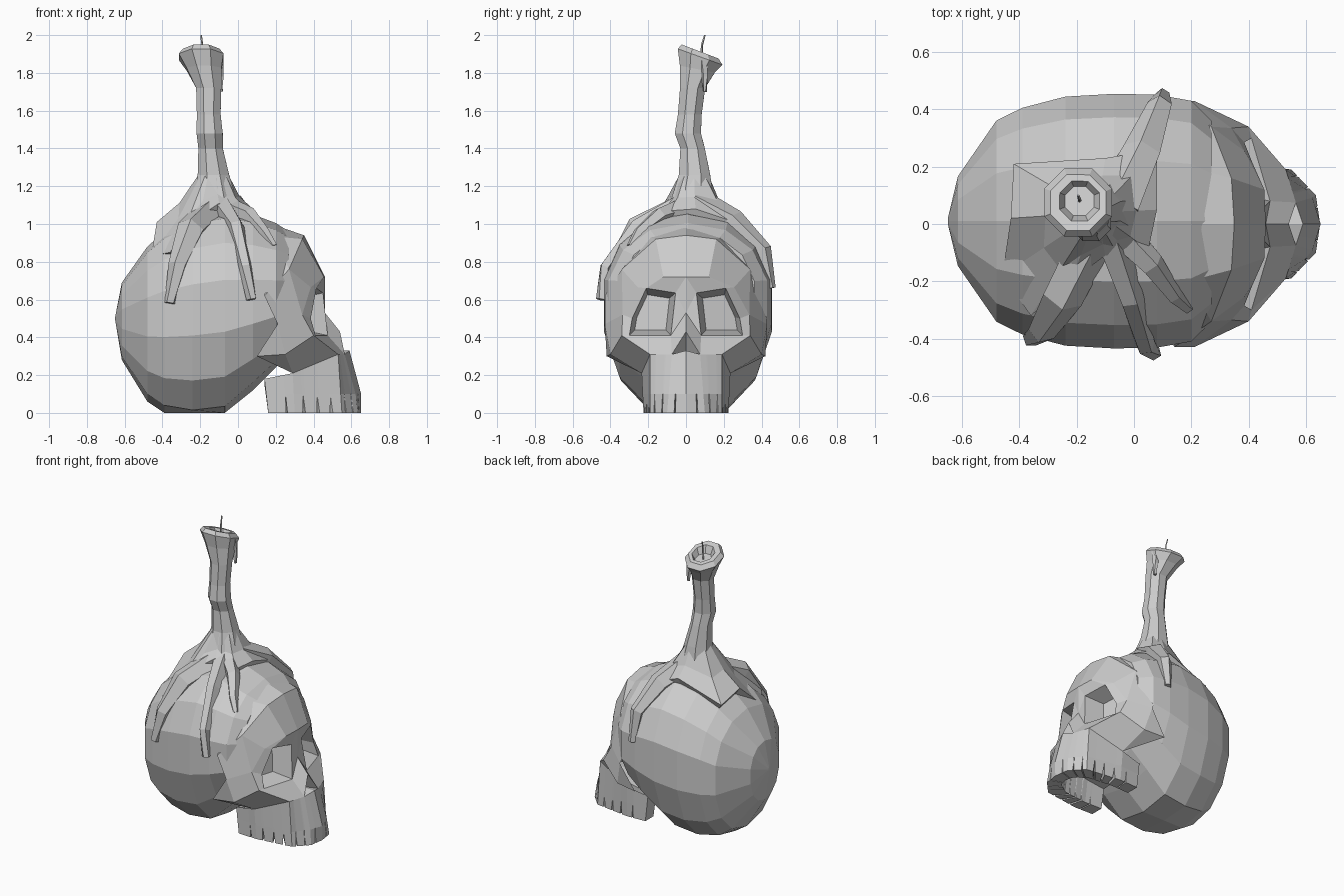
import bpy, bmesh
from math import sin, cos, pi, copysign
from mathutils import Vector

if "Cube" in bpy.data.objects:
    bpy.data.objects.remove(bpy.data.objects["Cube"])


def finish(bm, name):
    bmesh.ops.remove_doubles(bm, verts=bm.verts, dist=0.0005)
    bmesh.ops.recalc_face_normals(bm, faces=bm.faces)
    me = bpy.data.meshes.new(name)
    bm.to_mesh(me)
    bm.free()
    ob = bpy.data.objects.new(name, me)
    bpy.context.collection.objects.link(ob)
    return ob


def loft(name, rings):
    bm = bmesh.new()
    loops = [[bm.verts.new(p) for p in r] for r in rings]
    n = len(loops[0])
    for a, b in zip(loops, loops[1:]):
        for i in range(n):
            j = (i + 1) % n
            bm.faces.new((a[i], a[j], b[j], b[i]))
    bm.faces.new(loops[0])
    bm.faces.new(loops[-1])
    return finish(bm, name)


def tube(name, pts, sides=5):
    c = [Vector(p[:3]) for p in pts]
    rings = []
    for i, p in enumerate(pts):
        d = c[min(i + 1, len(c) - 1)] - c[max(i - 1, 0)]
        q = d.to_track_quat('Z', 'Y')
        rings.append([c[i] + q @ Vector((cos(2 * pi * k / sides), sin(2 * pi * k / sides), 0)) * p[3]
                      for k in range(sides)])
    return loft(name, rings)


# Cranium: cross-sections along x (x, bottom, top, half width, widest height)
def section(x, zb, zt, hw, zm, n=14):
    ring = []
    for k in range(n):
        a = pi / 2 + 2 * pi * k / n
        s, c = sin(a), cos(a)
        y = copysign(abs(c) ** 0.92, c) * hw + .01
        z = zm + copysign(abs(s) ** 0.92, s) * ((zt - zm) if s > 0 else (zm - zb))
        ring.append((x, y, max(z, 0)))
    return ring


loft("cranium", [section(*s) for s in [
    (-.65, .49, .51, .01, .5), (-.615, .28, .69, .16, .5),
    (-.48, .06, .88, .36, .52), (-.39, -.01, .96, .405, .54), (-.24, -.04, 1.04, .445, .56),
    (-.07, -.02, 1.075, .455, .58), (.08, .12, 1.05, .452, .59), (.2, .24, 1.005, .43, .6),
    (.27, .34, .96, .36, .61)]])

# Face: half of the facial bones, mirrored across y
V = [(.35, 0, .94), (.34, .16, .92), (.27, .34, .76), (.46, 0, .72), (.455, .12, .72),
     (.385, .255, .665), (.34, .335, .52), (.40, .34, .41), (.45, .055, .635), (.415, .21, .66),
     (.385, .285, .50), (.41, .30, .41), (.475, .08, .41), (.46, 0, .53), (.54, 0, .43),
     (.565, .075, .31), (.53, .19, .31), (.25, .40, .31), (.29, .235, .21), (.21, .43, .47),
     (.47, 0, .33), (.59, 0, .33), (.22, 0, .985), (.19, .2, .935), (.14, .43, .62), (.1, .42, .3)]
F = [(22, 23, 1, 0), (23, 2, 1), (23, 24, 2), (0, 1, 4, 3), (1, 2, 5, 4), (2, 6, 5),
     (2, 24, 19, 6), (3, 4, 9, 8), (3, 8, 13), (4, 5, 9), (5, 6, 10, 9), (6, 7, 11, 10),
     (8, 12, 13), (13, 12, 15, 14), (12, 11, 16, 15), (11, 7, 16), (7, 17, 18, 16),
     (19, 17, 7, 6), (14, 15, 20), (15, 21, 20), (19, 25, 17), (17, 25, 18)]
bm = bmesh.new()
vs = [bm.verts.new(p) for p in V]
for f in F:
    bm.faces.new([vs[i] for i in f])
# Eye socket recess
rim = [vs[i] for i in (8, 9, 10, 11, 12)]
mid = sum((v.co for v in rim), Vector()) / 5
deep = [bm.verts.new(mid + (v.co - mid) * .75 - Vector((.12, 0, 0))) for v in rim]
for i in range(5):
    j = (i + 1) % 5
    bm.faces.new((rim[i], rim[j], deep[j], deep[i]))
bm.faces.new(deep)
face = finish(bm, "face_bones")
m = face.modifiers.new("mirror", 'MIRROR')
m.use_axis = (False, True, False)

# Upper jaw: U-shaped wall with notches between the teeth, half mirrored
top = [(.14, .22, .18), (.29, .235, .21), (.53, .19, .31), (.565, .075, .31), (.59, 0, .33)]
low = [(.16, .22, 0), (.30, .225, 0), (.55, .19, 0), (.635, .10, 0), (.65, 0, 0)]
ins = [(.16, .13, 0), (.29, .135, 0), (.47, .115, 0), (.55, .06, 0), (.565, 0, 0)]


def along(P, t):
    i = min(int(t), len(P) - 2)
    return Vector(P[i]).lerp(Vector(P[i + 1]), t - i)


cols = [(t, 0) for t in (0, 1, 2, 3, 4)]
for t in (.7, 1.2, 1.5, 1.78, 2.25, 2.7, 3.4):
    cols += [(t - .03, 0), (t, .09), (t + .03, 0)]
bm = bmesh.new()
prev = None
for t, notch in sorted(cols):
    o, u, i = along(low, t), along(top, t), along(ins, t)
    o0 = o.lerp(u, notch / u.z)
    mid = o.lerp(u, .1 / u.z) + Vector((.02 * max(0, t - 2) / 2, 0, 0))
    roof = Vector((i.x - .02, i.y, .15 + .02 * t))
    i0 = Vector((i.x, i.y, notch))
    row = [bm.verts.new(p) for p in (u, mid, o0, i0, roof, (roof.x, 0, roof.z + .01))]
    if prev:
        for k in range(5):
            bm.faces.new((prev[k], prev[k + 1], row[k + 1], row[k]))
    else:
        bm.faces.new(row[:5])
    prev = row
jaw = finish(bm, "upper_jaw")
m = jaw.modifiers.new("mirror", 'MIRROR')
m.use_axis = (False, True, False)


# Candle: eight-sided rings (x, y, z, radius, tilt) with a hollow top
def ring(x, y, z, r, tilt=0):
    return [(x + r * cos(k * pi / 4 + .39), y + r * sin(k * pi / 4 + .39),
             z - tilt * r * sin(k * pi / 4 + .39)) for k in range(8)]


loft("candle", [ring(*r) for r in [
    (-.12, .02, 1.0, .16), (-.12, .035, 1.14, .12), (-.13, .045, 1.26, .09), (-.145, .035, 1.4, .07),
    (-.15, .01, 1.48, .075), (-.155, .02, 1.58, .068), (-.155, .035, 1.72, .072),
    (-.18, .06, 1.82, .10, .2), (-.195, .075, 1.885, .128, .36), (-.195, .075, 1.913, .105, .38),
    (-.19, .08, 1.91, .075, .38), (-.19, .08, 1.87, .055, .3)]])
tube("wick", [(-.19, .08, 1.86, .006), (-.19, .085, 1.95, .006), (-.195, .10, 2.0, .004)], 4)

# Melted wax sheet: fan around the candle foot with a skirt into the skull
edge = [(.05, -.09, 1.07), (.08, .05, 1.08), (.08, .26, 1.01), (-.10, .23, 1.07), (-.42, .21, .96),
        (-.43, .02, 1.01), (-.46, -.18, .83), (-.36, -.32, .85), (-.22, -.20, 1.03), (-.10, -.11, 1.11)]
hub = Vector((-.13, .04, 1.26))
core = Vector((-.12, 0, .6))
neck = []
for p in edge:
    d = Vector((p[0], p[1], 0)) - Vector((hub.x, hub.y, 0))
    neck.append(hub + d.normalized() * .08)
shoulder = [a.lerp(Vector(p), .45) - Vector((0, 0, .035)) for a, p in zip(neck, edge)]
loft("wax_sheet", [neck, shoulder, edge, [Vector(p).lerp(core, .25) for p in edge]])

# Wax drips running down the skull and from the candle rim
drips = [
    [(-.14, -.03, 1.07, .08), (-.25, -.25, .97, .075), (-.32, -.37, .78, .05), (-.36, -.40, .58, .03)],
    [(-.09, -.03, 1.1, .06), (-.01, -.26, .985, .045), (.04, -.425, .77, .035), (.07, -.45, .6, .027)],
    [(-.07, -.01, 1.09, .06), (.06, -.14, 1.045, .045), (.14, -.25, .955, .03), (.19, -.295, .88, .02)],
    [(-.06, .06, 1.1, .09), (.03, .25, 1.01, .07), (.09, .41, .86, .045), (.10, .45, .66, .025)],
    [(-.105, .09, 1.87, .03), (-.093, .10, 1.78, .018), (-.09, .10, 1.70, .01)]]
for i, d in enumerate(drips):
    tube("wax_drip_%d" % (i + 1), d)
